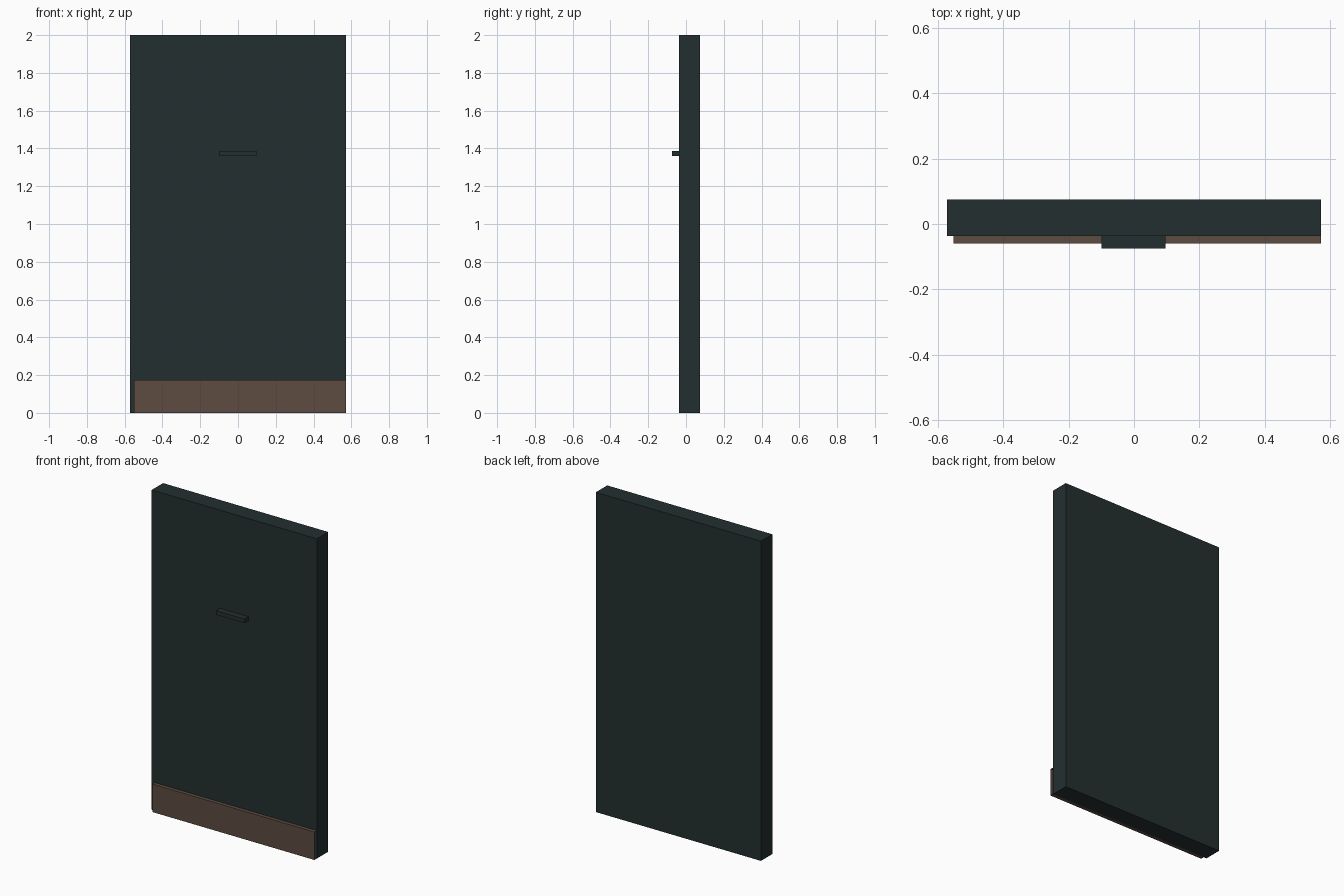
import bpy, bmesh
from mathutils import Vector

if "Cube" in bpy.data.objects:
    bpy.data.objects.remove(bpy.data.objects["Cube"])


def material(name, rgb):
    m = bpy.data.materials.new(name)
    m.diffuse_color = (*rgb, 1)
    m.use_nodes = True
    m.node_tree.nodes["Principled BSDF"].inputs["Base Color"].default_value = m.diffuse_color
    return m


def box(name, lo, hi, mat, open_sides=()):
    """Axis-aligned box between two corners; faces along open_sides are left out."""
    lo, hi = Vector(lo), Vector(hi)
    bm = bmesh.new()
    bmesh.ops.create_cube(bm, size=1)
    for v in bm.verts:
        v.co = (lo + hi) / 2 + v.co * (hi - lo)
    bm.normal_update()
    gone = [f for f in bm.faces if any(f.normal.dot(Vector(d)) > 0.9 for d in open_sides)]
    bmesh.ops.delete(bm, geom=gone, context='FACES')
    mesh = bpy.data.meshes.new(name)
    bm.to_mesh(mesh)
    bm.free()
    mesh.materials.append(mat)
    ob = bpy.data.objects.new(name, mesh)
    bpy.context.collection.objects.link(ob)
    return ob


dark = material("dark_green_grey", (0.0176, 0.0284, 0.0284))
brown = material("brown", (0.110, 0.069, 0.052))

# door slab
box("door_panel", (-0.571, -0.037, 0), (0.571, 0.075, 2), dark)
# kick plate, a folded sheet with open ends
box("kick_plate", (-0.551, -0.06, 0), (0.571, -0.037, 0.175), brown,
    open_sides=[(1, 0, 0), (-1, 0, 0), (0, 1, 0)])
# small pull handle
box("handle", (-0.10, -0.075, 1.36), (0.097, -0.037, 1.386), dark, open_sides=[(0, 1, 0)])
